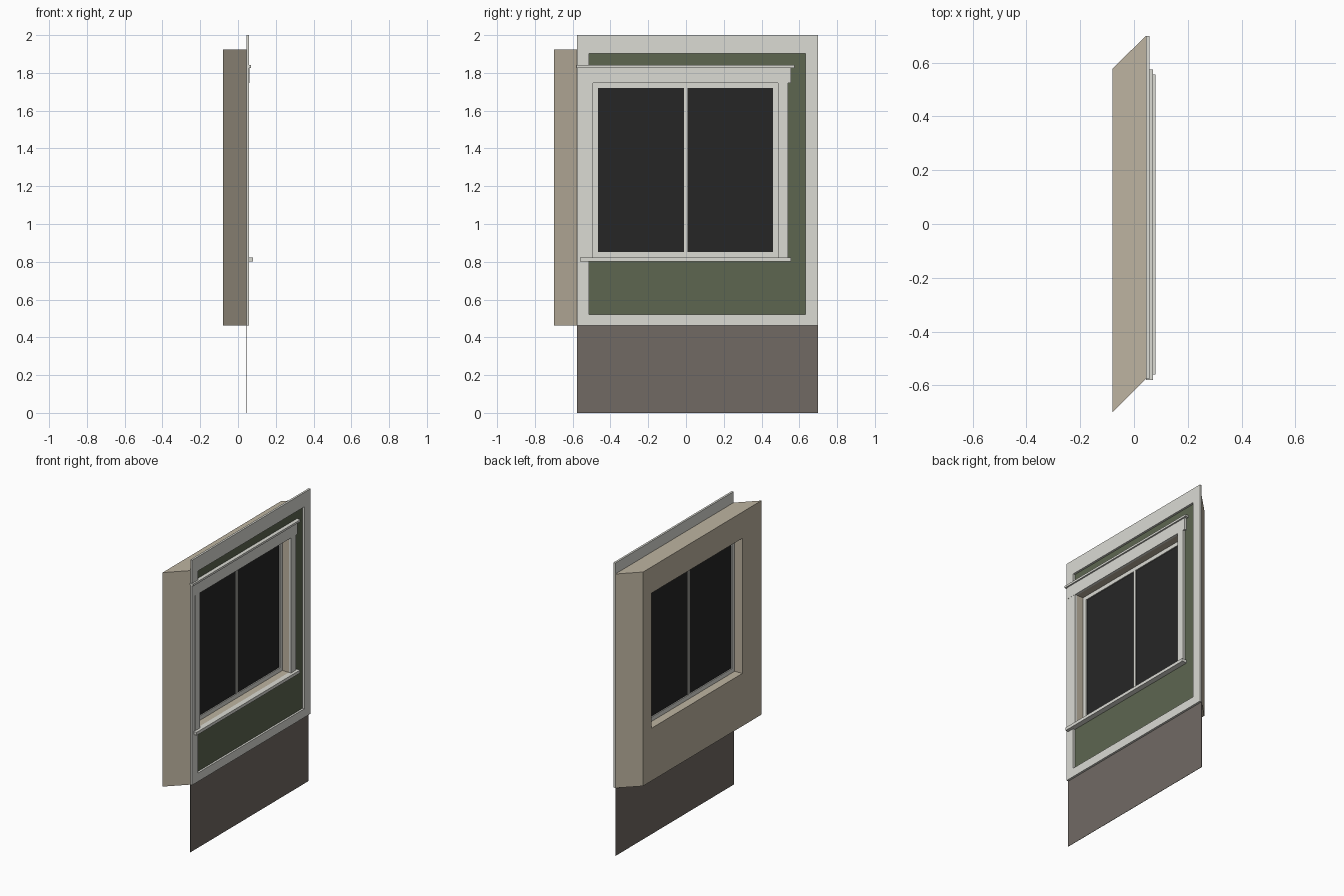
import bpy, bmesh

if "Cube" in bpy.data.objects:
    bpy.data.objects.remove(bpy.data.objects["Cube"])


def material(name, r, g, b):
    # sRGB 0-255 to linear
    m = bpy.data.materials.new(name)
    lin = [(c / 255 / 12.92) if c < 11 else ((c / 255 + 0.055) / 1.055) ** 2.4 for c in (r, g, b)]
    m.diffuse_color = (*lin, 1)
    m.use_nodes = True
    m.node_tree.nodes["Principled BSDF"].inputs["Base Color"].default_value = m.diffuse_color
    return m


TAN = material("tan plaster", 190, 180, 161)
GREEN = material("green siding", 93, 102, 80)
TRIM = material("off white trim", 219, 219, 212)
GLASS = material("dark glass", 38, 38, 38)
STONE = material("brown foundation", 113, 106, 100)


def finish(name, bm, *mats):
    bmesh.ops.recalc_face_normals(bm, faces=bm.faces)
    me = bpy.data.meshes.new(name)
    bm.to_mesh(me)
    bm.free()
    for m in mats:
        me.materials.append(m)
    ob = bpy.data.objects.new(name, me)
    bpy.context.collection.objects.link(ob)
    return ob


def box(name, x, y, z, mat):
    bm = bmesh.new()
    bmesh.ops.create_cube(bm, size=1)
    for v in bm.verts:
        v.co = [a + (b - a) * (c + 0.5) for (a, b), c in zip((x, y, z), v.co)]
    return finish(name, bm, mat)


def ring(name, x, outer, inner, *mats, shear=0):
    """Rectangular frame facing +x; rectangles are (y0, y1, z0, z1).
    shear slides the outer back edge along y for mitred ends."""
    bm = bmesh.new()

    def loop(xx, r, dy=0):
        y0, y1, z0, z1 = r
        return [bm.verts.new((xx, a + dy, b)) for a, b in ((y0, z0), (y1, z0), (y1, z1), (y0, z1))]

    loops = [loop(x[1], outer), loop(x[1], inner), loop(x[0], inner), loop(x[0], outer, shear)]
    for k in range(4):
        a, b = loops[k], loops[(k + 1) % 4]
        for i in range(4):
            j = (i + 1) % 4
            f = bm.faces.new((a[i], a[j], b[j], b[i]))
            f.material_index = 1 if k == 0 and len(mats) > 1 else 0
    return finish(name, bm, *mats)


Y0, Y1 = -0.577, 0.70          # outer face of the wall
OPENING = (-0.493, 0.487, 0.823, 1.746)

# Wall with mitred ends, green on its outer face
ring("wall", (-0.08, 0.044), (Y0, Y1, 0.463, 1.925), OPENING, TAN, GREEN, shear=-0.123)

# Foundation skirt below the wall
box("foundation", (0.042, 0.044), (Y0, Y1), (0, 0.463), STONE)

# Corner boards and rails around the siding
ring("siding_border", (0.044, 0.058), (Y0, Y1, 0.463, 2.0), (-0.513, 0.633, 0.522, 1.902), TRIM)

# Window sash, centre bar and glass
ring("window_sash", (-0.023, -0.005), OPENING, (-0.465, 0.46, 0.852, 1.72), TRIM)
box("window_bar", (-0.023, -0.005), (-0.011, 0.007), (0.852, 1.72), TRIM)
box("window_glass", (-0.016, -0.012), (-0.466, 0.461), (0.851, 1.721), GLASS)

# Casing, head board, drip cap and sill around the opening
for side, y in (("left", (-0.545, -0.493)), ("right", (0.487, 0.54))):
    box(side + "_casing", (0.044, 0.0595), y, (0.823, 1.746), TRIM)
box("head_board", (0.044, 0.06), (-0.56, 0.556), (1.746, 1.828), TRIM)
box("drip_cap", (0.044, 0.07), (-0.581, 0.574), (1.827, 1.841), TRIM)
box("window_sill", (0.044, 0.08), (-0.56, 0.556), (0.802, 0.823), TRIM)
